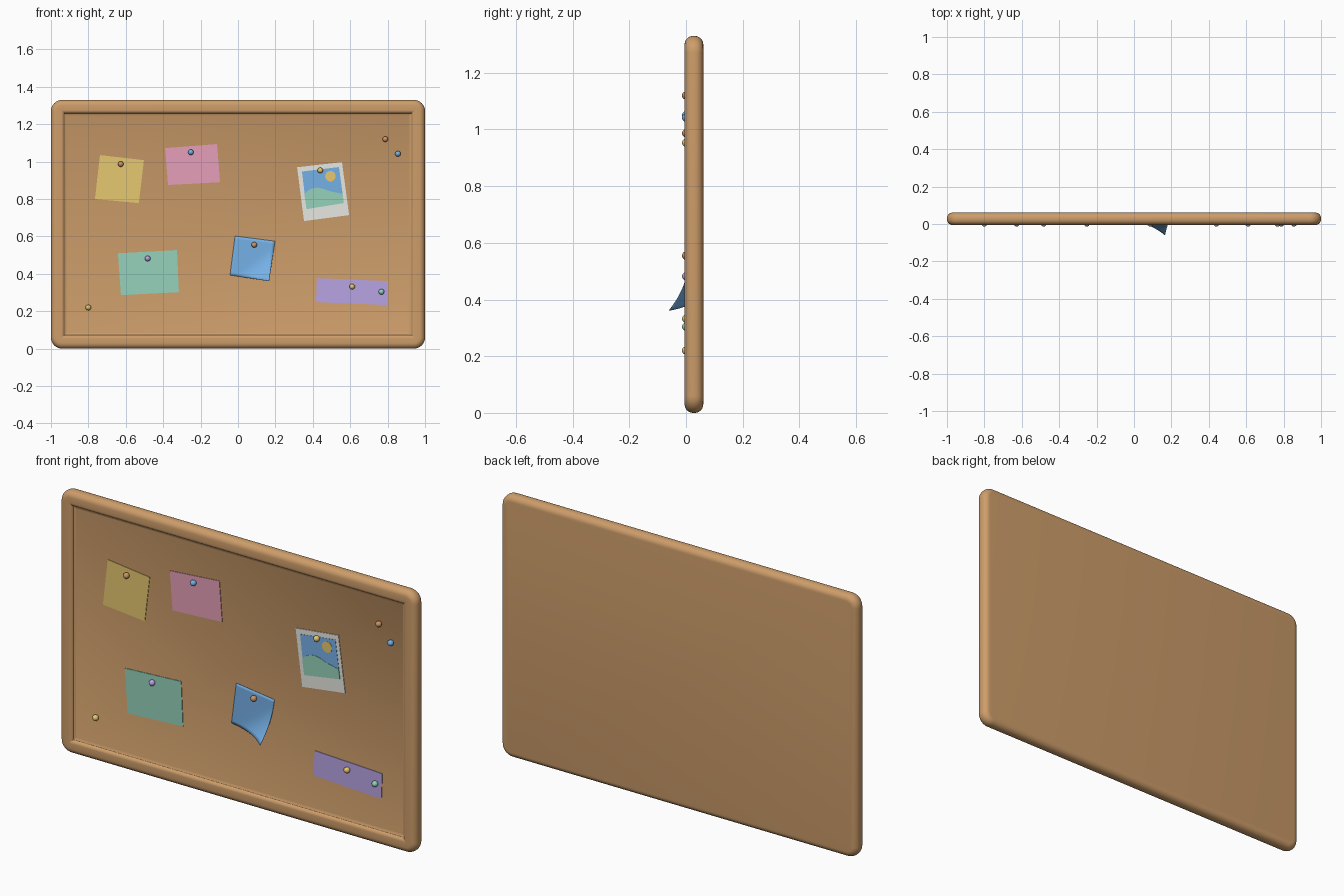
import bpy, bmesh, math

if "Cube" in bpy.data.objects:
    bpy.data.objects.remove(bpy.data.objects["Cube"])


def lin(c):
    return c / 12.92 if c <= 0.04045 else ((c + 0.055) / 1.055) ** 2.4


def material(name, r, g, b):
    m = bpy.data.materials.new(name)
    m.diffuse_color = (lin(r / 255), lin(g / 255), lin(b / 255), 1)
    m.use_nodes = True
    m.node_tree.nodes["Principled BSDF"].inputs["Base Color"].default_value = m.diffuse_color
    return m


wood = material("wood", 205, 157, 106)
terracotta = material("terracotta", 205, 146, 100)
yellow = material("yellow", 230, 200, 113)
pink = material("pink", 230, 159, 184)
mint = material("mint", 150, 210, 188)
blue = material("blue", 122, 184, 240)
purple = material("purple", 184, 164, 228)
white = material("white", 232, 232, 228)

FLOOR = 0.013            # y of the cork surface
W, H = 1.0, 1.33         # half width, full height


def finish(bm, name, mat, smooth=None):
    bmesh.ops.recalc_face_normals(bm, faces=bm.faces)
    me = bpy.data.meshes.new(name)
    bm.to_mesh(me)
    bm.free()
    ob = bpy.data.objects.new(name, me)
    bpy.context.collection.objects.link(ob)
    me.materials.append(mat)
    if smooth:
        bpy.ops.object.select_all(action='DESELECT')
        bpy.context.view_layer.objects.active = ob
        ob.select_set(True)
        bpy.ops.object.shade_smooth_by_angle(angle=math.radians(smooth))
    return ob


def rounded_ring(bm, inset, y, radius, seg=8):
    """Rounded rectangle of vertices in the xz plane."""
    hw, hh, ring = W - inset, H / 2 - inset, []
    for q, (sx, sz) in enumerate([(1, 1), (-1, 1), (-1, -1), (1, -1)]):
        for i in range(seg + 1):
            a = math.pi / 2 * (q + i / seg)
            ring.append(bm.verts.new((sx * (hw - radius) + radius * math.cos(a), y,
                                      H / 2 + sz * (hh - radius) + radius * math.sin(a))))
    return ring


# Board with rolled frame: profile of (inset, y) from back to front and down to the cork
def arc(cx, cy, r, a0, a1, n=6):
    pts = []
    for i in range(n + 1):
        a = math.radians(a0 + (a1 - a0) * i / n)
        pts.append((cx + r * math.cos(a), cy + r * math.sin(a)))
    return pts


profile = arc(0.03, 0.031, 0.03, 90, 180) + arc(0.03, 0.025, 0.03, 180, 270)
profile += arc(0.055, 0.013, 0.018, 270, 340)
profile += [(0.083, FLOOR)]
bm = bmesh.new()
rings = [rounded_ring(bm, d, y, max(0.06 - d, 0.002)) for d, y in profile]
for a, b in zip(rings, rings[1:]):
    for i in range(len(a)):
        j = (i + 1) % len(a)
        bm.faces.new((a[i], a[j], b[j], b[i]))
bm.faces.new(rings[0])
bm.faces.new(rings[-1])
finish(bm, "cork_board_and_frame", wood, 35)


def plate(name, pts, mat, back=FLOOR + 0.001, front=FLOOR - 0.003):
    """Thin flat sheet from an outline of (x, z) points."""
    bm = bmesh.new()
    f = [bm.verts.new((x, front, z)) for x, z in pts]
    b = [bm.verts.new((x, back, z)) for x, z in pts]
    bm.faces.new(f)
    bm.faces.new(b[::-1])
    for i in range(len(pts)):
        j = (i + 1) % len(pts)
        bm.faces.new((f[i], b[i], b[j], f[j]))
    return finish(bm, name, mat)


# Flat paper notes
plate("yellow_note", [(-.738, 1.035), (-.503, 1.008), (-.53, .778), (-.765, .80)], yellow)
plate("pink_note", [(-.39, 1.072), (-.112, 1.094), (-.096, .89), (-.374, .875)], pink)
plate("mint_note", [(-.642, .51), (-.326, .527), (-.316, .302), (-.626, .286)], mint)
plate("purple_note", [(.422, .377), (.802, .361), (.797, .233), (.417, .249)], purple)

# Instant photo: paper, sky, hills and sun stacked in thin layers
plate("photo_paper", [(.316, .97), (.556, .997), (.594, .714), (.353, .682)], white)
plate("photo_sky", [(.342, .947), (.54, .971), (.566, .778), (.366, .746)], blue,
      FLOOR - 0.002, FLOOR - 0.0045)
plate("photo_hills", [(.355, .825), (.370, .842), (.395, .856), (.425, .861), (.455, .855),
                      (.49, .842), (.525, .835), (.559, .826), (.566, .778), (.366, .746)],
      mint, FLOOR - 0.004, FLOOR - 0.006)
plate("photo_sun", [(.494 + .028 * math.cos(i * math.pi / 12), .922 + .028 * math.sin(i * math.pi / 12))
                    for i in range(24)], yellow, FLOOR - 0.004, FLOOR - 0.006)

# Blue note with its lower right corner curling forward
tl, tr, br, bl = (-.016, .602), (.198, .575), (.166, .361), (-.043, .393)
N = 14
bm = bmesh.new()
grid = []
for r in range(N + 1):
    v, row = r / N, []
    for c in range(N + 1):
        u = c / N
        x, z = [(1 - v) * ((1 - u) * tl[k] + u * tr[k]) + v * ((1 - u) * bl[k] + u * br[k]) for k in (0, 1)]
        lift = max(0, (u + v - 1.1) / 0.9) ** 2.2
        row.append(bm.verts.new((x, FLOOR - 0.003 - 0.07 * lift, z)))
    grid.append(row)
for r in range(N):
    for c in range(N):
        bm.faces.new((grid[r][c], grid[r + 1][c], grid[r + 1][c + 1], grid[r][c + 1]))
note = finish(bm, "curled_blue_note", blue, 40)
solid = note.modifiers.new("paper_thickness", 'SOLIDIFY')
solid.thickness = 0.002
solid.offset = 0

# Round push pins
pins = [(-.80, .22, yellow), (-.627, .987, terracotta), (-.252, 1.05, blue), (.44, .953, yellow),
        (.788, 1.12, terracotta), (.855, 1.042, blue), (-.483, .482, purple),
        (.087, .555, terracotta), (.61, .332, yellow), (.767, .304, mint)]
for i, (x, z, mat) in enumerate(pins):
    bm = bmesh.new()
    bmesh.ops.create_uvsphere(bm, u_segments=16, v_segments=10, radius=0.015)
    bmesh.ops.translate(bm, verts=bm.verts, vec=(x, 0.001, z))
    finish(bm, f"push_pin_{i + 1}", mat, 60)
